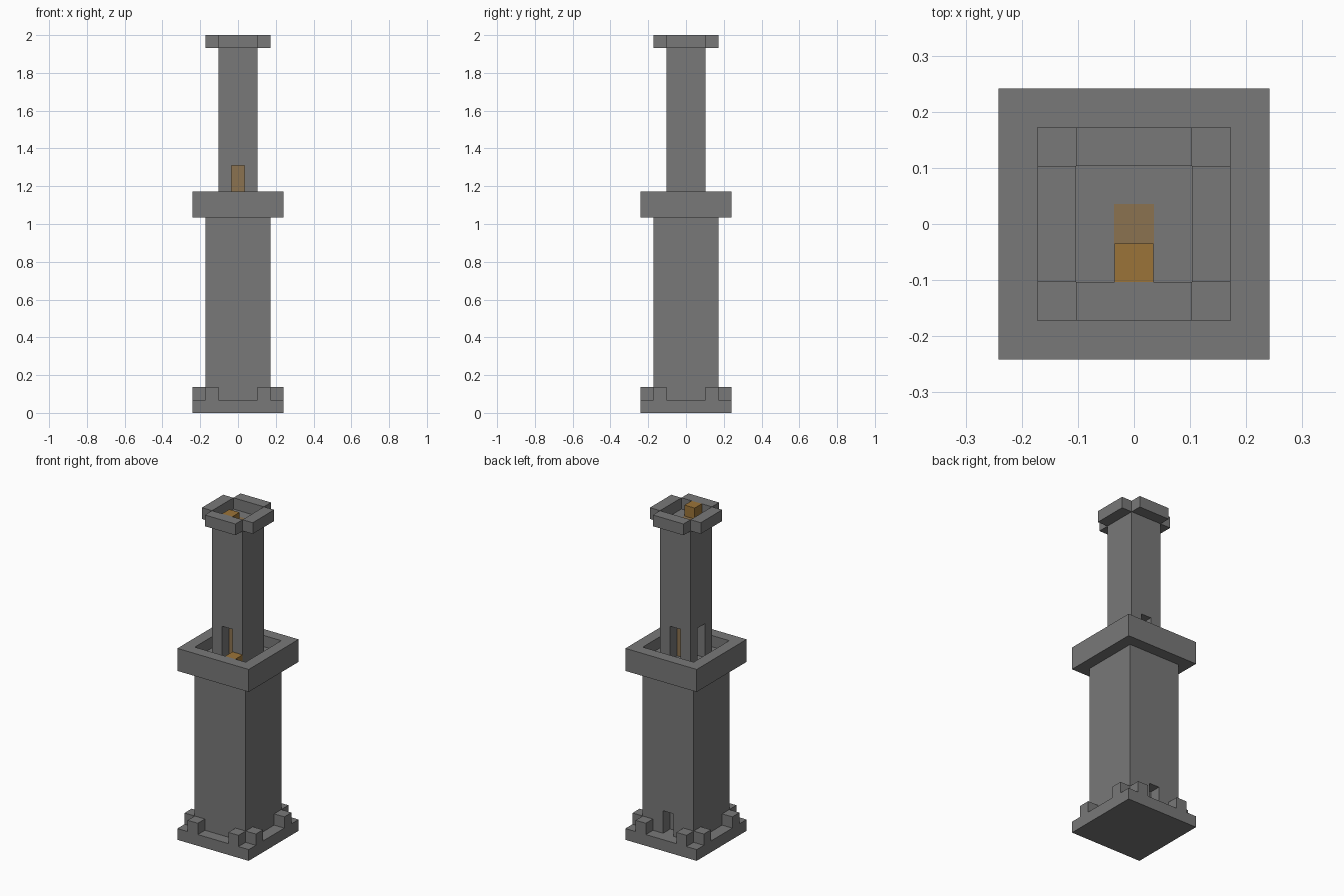
import bpy
import bmesh
from mathutils import Matrix, Vector

U = 2 / 29  # one block

default = bpy.data.objects.get("Cube")
if default:
    bpy.data.objects.remove(default, do_unlink=True)


def material(name, rgb):
    m = bpy.data.materials.new(name)
    m.use_nodes = True
    m.diffuse_color = (*rgb, 1)
    bsdf = m.node_tree.nodes["Principled BSDF"]
    bsdf.inputs["Base Color"].default_value = (*rgb, 1)
    bsdf.inputs["Roughness"].default_value = 0.9
    return m


stone = material("stone grey", (0.19, 0.19, 0.19))
timber = material("timber brown", (0.33, 0.175, 0.04))
dull_timber = material("dull timber", (0.26, 0.17, 0.08))


def box(name, centre, size, z0, z1, mat=stone):
    """Box in block units: centre (x, y), size (x, y), from z0 to z1."""
    bm = bmesh.new()
    bmesh.ops.create_cube(bm, size=1)
    scale = Vector((size[0], size[1], z1 - z0)) * U
    place = Vector((centre[0], centre[1], (z0 + z1) / 2)) * U
    bm.transform(Matrix.Translation(place) @ Matrix.Diagonal((*scale, 1)))
    mesh = bpy.data.meshes.new(name)
    bm.to_mesh(mesh)
    bm.free()
    mesh.materials.append(mat)
    obj = bpy.data.objects.new(name, mesh)
    bpy.context.collection.objects.link(obj)
    return obj


def carve(target, centre, size, z0, z1):
    """Cut a box-shaped recess out of the target."""
    cutter = box("cutter", centre, size, z0, z1)
    cutter.hide_render = True
    mod = target.modifiers.new("recess", "BOOLEAN")
    mod.operation = "DIFFERENCE"
    mod.solver = "EXACT"
    mod.object = cutter
    bpy.context.view_layer.objects.active = target
    bpy.ops.object.modifier_apply(modifier=mod.name)
    bpy.data.objects.remove(cutter, do_unlink=True)


# Base slab with two merlons along each edge
box("base_slab", (0, 0), (7, 7), 0, 1)
for a in (-3, 3):
    for b in (-2, 2):
        box("base_merlon", (a, b), (1, 1), 1, 2)
        box("base_merlon", (b, a), (1, 1), 1, 2)

# Lower tower with a back doorway
lower = box("lower_tower", (0, 0), (5, 5), 1, 15)
carve(lower, (0, 2.5), (1, 2), 1, 3)

# Gallery with a sunken floor
gallery = box("gallery", (0, 0), (7, 7), 15, 17)
carve(gallery, (0, 0), (5, 5), 16, 18)
box("gallery_crate", (1, -2), (1, 1), 16, 17, timber)

# Upper tower with doorways to the front, back and one side
upper = box("upper_tower", (0, 0), (3, 3), 16, 28)
for centre, size in (((0, -1.5), (1, 2)), ((0, 1.5), (1, 2)), ((-1.5, 0), (2, 1))):
    carve(upper, centre, size, 16, 19)

# Timber core that shows in the doorways and on the roof
box("timber_core", (0, 0), (1.04, 1.04), 16, 28.03, dull_timber)

# Crown of four parapet bars and a crate
for s in (-2, 2):
    box("crown_bar", (0, s), (3, 1), 28, 29)
    box("crown_bar", (s, 0), (1, 3), 28, 29)
box("crown_crate", (0, -1), (1, 1), 28, 29, timber)
